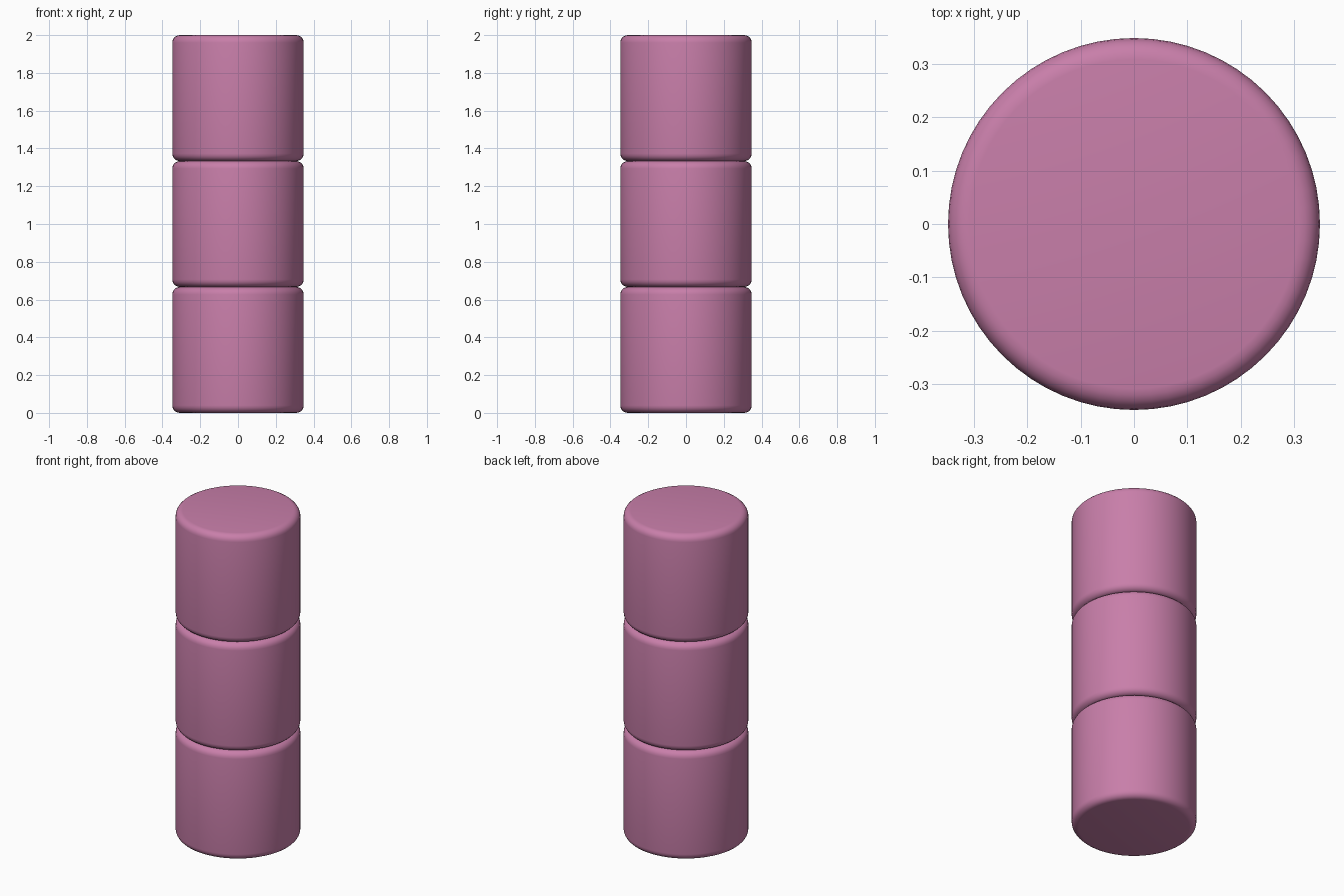
import bpy

# Remove the default cube
cube = bpy.data.objects.get("Cube")
if cube:
    bpy.data.objects.remove(cube, do_unlink=True)

RADIUS = 0.348
HEIGHT = 2 / 3
ROUNDING = 0.04

pink = bpy.data.materials.new("dusty_pink")
pink.use_nodes = True
colour = (0.58, 0.21, 0.40, 1)
pink.diffuse_color = colour
pink.node_tree.nodes["Principled BSDF"].inputs["Base Color"].default_value = colour


def rounded_drum(name, bottom):
    """Solid cylinder with softly rounded rims."""
    bpy.ops.mesh.primitive_cylinder_add(
        vertices=64, radius=RADIUS, depth=HEIGHT,
        location=(0, 0, bottom + HEIGHT / 2))
    drum = bpy.context.object
    drum.name = name
    drum.data.materials.append(pink)
    bevel = drum.modifiers.new("rounded_rims", 'BEVEL')
    bevel.width = ROUNDING
    bevel.segments = 5
    bevel.limit_method = 'ANGLE'
    bevel.angle_limit = 1.0
    bpy.ops.object.modifier_apply(modifier=bevel.name)
    bpy.ops.object.shade_smooth_by_angle()
    return drum


# Three equal drums stacked into a column
for i, name in enumerate(("lower_drum", "middle_drum", "upper_drum")):
    rounded_drum(name, i * HEIGHT)
